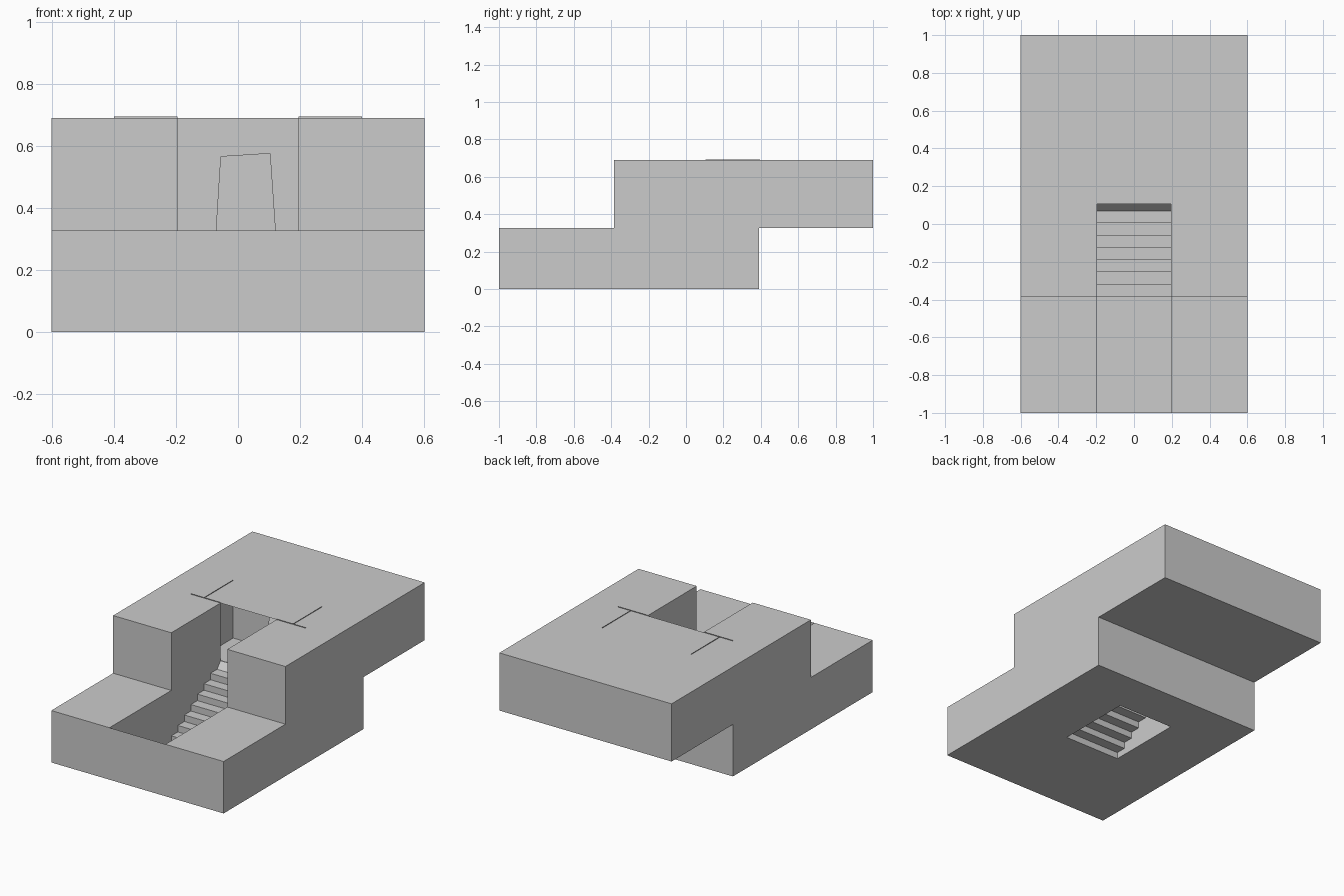
import bpy, bmesh
from mathutils import Vector

if "Cube" in bpy.data.objects:
    bpy.data.objects.remove(bpy.data.objects["Cube"])

W, S = 0.6, 0.195            # half width of block, half width of stair slot
LOW, TOP = 0.327, 0.69       # deck and roof heights
F, M, B = -1.0, -0.385, 1.0  # front, upper front, back
LB, RY, RB = 0.39, 0.105, 0.395  # lower back, room front, room back
RX = 0.31                    # room half width


def build(name, panels):
    """Make one object out of flat thin panels, each turned to face a direction."""
    bm = bmesh.new()
    for pts, facing in panels:
        face = bm.faces.new([bm.verts.new(p) for p in pts])
        face.normal_update()
        if face.normal.dot(Vector(facing)) < 0:
            face.normal_flip()
    bmesh.ops.remove_doubles(bm, verts=bm.verts, dist=1e-5)
    me = bpy.data.meshes.new(name)
    bm.to_mesh(me)
    bm.free()
    ob = bpy.data.objects.new(name, me)
    bpy.context.collection.objects.link(ob)


def flat(x0, x1, y0, y1, z, up=1):
    return [(x0, y0, z), (x1, y0, z), (x1, y1, z), (x0, y1, z)], (0, 0, up)


def wall(x0, x1, y, z0, z1, d=-1):
    return [(x0, y, z0), (x1, y, z0), (x1, y, z1), (x0, y, z1)], (0, d, 0)


def side(x, y0, y1, z0, z1, d):
    return [(x, y0, z0), (x, y1, z0), (x, y1, z1), (x, y0, z1)], (d, 0, 0)


# outer shell: stepped side profile, with the slot left open in the middle
profile = [(F, 0), (F, LOW), (M, LOW), (M, TOP), (B, TOP), (B, LOW), (LB, LOW), (LB, 0)]
shell = [
    wall(-W, W, F, 0, LOW),
    wall(-W, W, B, LOW, TOP, 1),
    wall(-W, W, LB, 0, LOW, 1),
    flat(-W, W, LB, B, LOW, -1),
    flat(-W, W, RY, B, TOP),
    flat(-W, W, F, M, 0, -1),
    flat(-W, W, RY, LB, 0, -1),
]
for s in (-1, 1):
    shell += [
        ([(s * W, y, z) for y, z in profile], (s, 0, 0)),
        flat(s * S, s * W, F, M, LOW),
        wall(s * S, s * W, M, LOW, TOP),
        flat(s * S, s * W, M, RY, TOP),
        flat(s * S, s * W, M, RY, 0, -1),
    ]
build("outer_shell", shell)

# slot walls: sunken path in front, stair shaft behind
slot = [wall(-S, S, RY, 0, LOW)]
for s in (-1, 1):
    slot += [side(s * S, F, M, 0, LOW, -s), side(s * S, M, RY, 0, TOP, -s)]
build("slot_walls", slot)

# stairs: eight thin steps, the last riser slopes up to the room
n, run, rise = 8, 0.065, LOW / 8
line = []
for i in range(n):
    y = M + run * i
    line += [(y, rise * i), (y, rise * (i + 1))]
line[-1] = (RY, LOW)
build("stairs", [([(-S, *a), (S, *a), (S, *b), (-S, *b)], (0, -1, 1))
                 for a, b in zip(line, line[1:])])

# inner room, its walls just breaking through the roof
room = [flat(-RX, RX, RY, RB, LOW + 0.001)]
for s in (-1, 1):
    room += [wall(s * S, s * 0.4, RY, LOW, TOP + 0.004, 1),
             side(s * RX, RY, RB, LOW, TOP + 0.004, -s)]
build("room_walls", room)

# back wall of the room with a slightly crooked tapered doorway
build("doorway_wall", [([
    (-RX, RB, LOW), (-0.07, RB, LOW), (-0.055, RB, 0.565), (0.103, RB, 0.575),
    (0.12, RB, LOW), (RX, RB, LOW), (RX, RB, TOP), (-RX, RB, TOP)], (0, -1, 0))])
